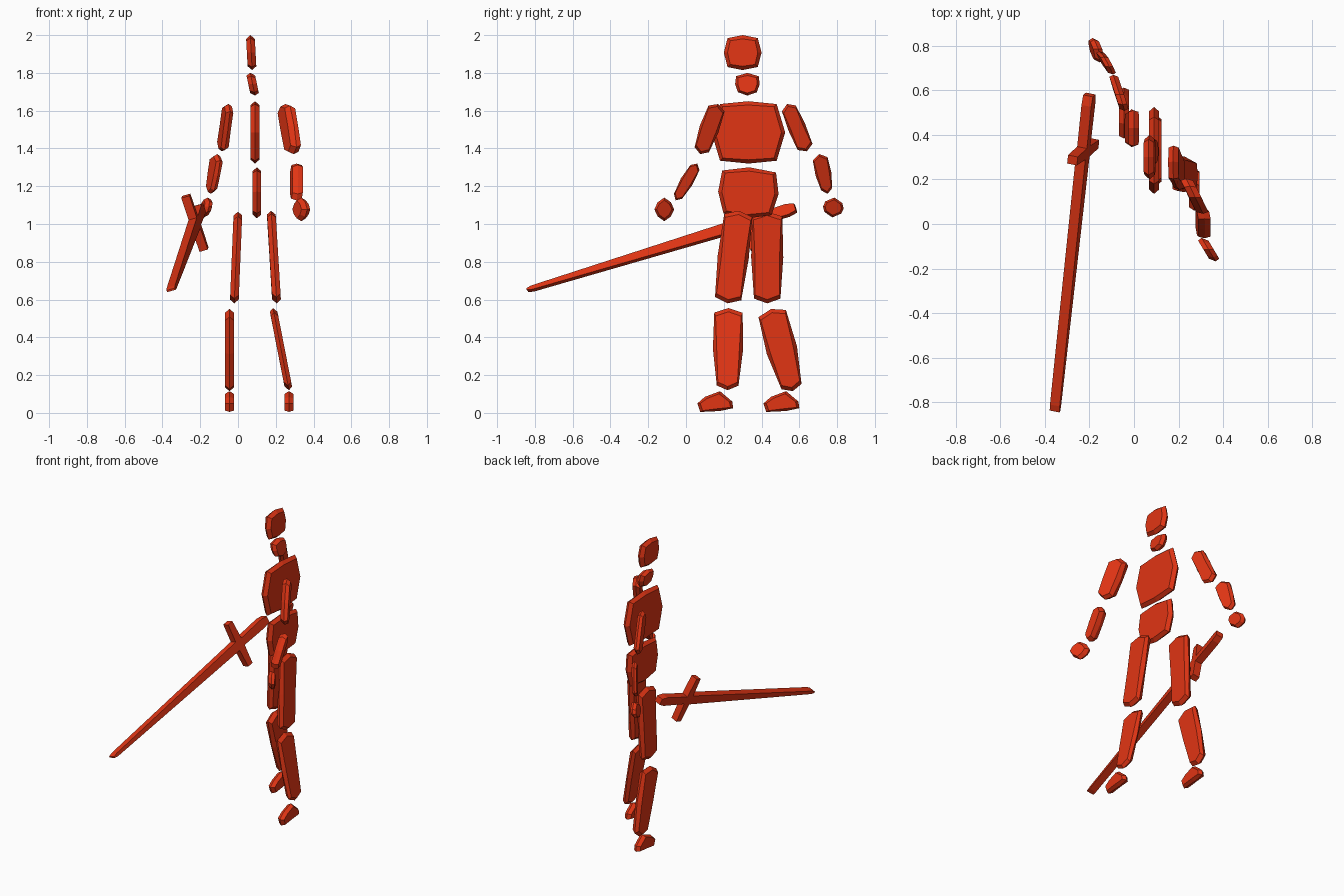
import bpy
import bmesh
from mathutils import Vector

default_cube = bpy.data.objects.get("Cube")
if default_cube:
    bpy.data.objects.remove(default_cube, do_unlink=True)

RED = (0.75, 0.035, 0.007, 1.0)
material = bpy.data.materials.new("warm red")
material.use_nodes = True
material.diffuse_color = RED
material.node_tree.nodes["Principled BSDF"].inputs["Base Color"].default_value = RED


def slab(name, rim, normal, thickness, inset):
    """Solid with a wide rim outline and a slightly smaller face on each side."""
    centre = sum(rim, Vector()) / len(rim)
    offset = normal * thickness / 2
    bm = bmesh.new()

    def ring(points):
        return [bm.verts.new(p) for p in points]

    small = [p + (centre - p).normalized() * inset for p in rim]
    back = ring([p - offset for p in small])
    front = ring([p + offset for p in small])
    if inset:
        rings = [back, ring(rim), front]
    else:
        rings = [back, front]
    count = len(rim)
    for low, high in zip(rings, rings[1:]):
        for i in range(count):
            j = (i + 1) % count
            bm.faces.new((low[i], low[j], high[j], high[i]))
    bm.faces.new(reversed(back))
    bm.faces.new(front)
    bmesh.ops.recalc_face_normals(bm, faces=bm.faces)
    mesh = bpy.data.meshes.new(name)
    bm.to_mesh(mesh)
    bm.free()
    mesh.materials.append(material)
    obj = bpy.data.objects.new(name, mesh)
    bpy.context.collection.objects.link(obj)
    return obj


def segment(name, top, bottom, widths, yaw=0.0, thickness=0.046, drop=0.025, inset=0.02):
    """Body plate: pointed ends on an axis, with a width at shoulder, middle and foot."""
    top, bottom = Vector(top), Vector(bottom)
    axis = (bottom - top).normalized()
    # sideways direction in the plate, turned towards x by the yaw
    side = Vector((0, -axis.z, axis.y)).normalized()
    side.x = yaw * side.y
    stations = [top + axis * drop, (top + bottom) / 2, bottom - axis * drop]
    right = [p + side * w / 2 for p, w in zip(stations, widths)]
    left = [p - side * w / 2 for p, w in zip(stations, widths)]
    rim = [top, *right, bottom, *reversed(left)]
    return slab(name, rim, Vector((1, 0, 0)), thickness, inset)


# Head and trunk
segment("head", (0.065, 0.30, 2.0), (0.075, 0.30, 1.815), (0.16, 0.20, 0.16), drop=0.016)
segment("neck", (0.065, 0.325, 1.80), (0.09, 0.325, 1.68), (0.12, 0.13, 0.10), drop=0.018, inset=0.014)
segment("chest", (0.09, 0.33, 1.65), (0.09, 0.33, 1.32), (0.30, 0.39, 0.30), drop=0.015)
segment("abdomen", (0.10, 0.335, 1.30), (0.10, 0.325, 1.03), (0.285, 0.32, 0.255), drop=0.022)

# Left arm
segment("left_upper_arm", (0.25, 0.17, 1.635), (0.295, 0.075, 1.37), (0.09, 0.105, 0.08),
        yaw=-0.5, thickness=0.055, inset=0.014)
segment("left_forearm", (0.31, 0.06, 1.32), (0.31, -0.055, 1.125), (0.055, 0.07, 0.05),
        yaw=-0.3, thickness=0.055, inset=0.01)
segment("left_hand", (0.335, -0.115, 1.14), (0.335, -0.115, 1.015), (0.07, 0.105, 0.07),
        yaw=-0.6, inset=0.014)

# Right arm
segment("right_upper_arm", (-0.05, 0.535, 1.635), (-0.085, 0.64, 1.385), (0.08, 0.095, 0.085),
        yaw=-0.3, thickness=0.04, inset=0.014)
segment("right_forearm", (-0.11, 0.705, 1.37), (-0.145, 0.75, 1.16), (0.08, 0.085, 0.06),
        yaw=-0.5, thickness=0.035, inset=0.012)
segment("right_hand", (-0.16, 0.785, 1.14), (-0.18, 0.775, 1.035), (0.09, 0.11, 0.09),
        yaw=-0.3, thickness=0.04, inset=0.012)

# Legs
segment("left_thigh", (0.175, 0.28, 1.07), (0.205, 0.22, 0.58), (0.15, 0.165, 0.14))
segment("right_thigh", (0.0, 0.43, 1.065), (-0.02, 0.43, 0.58), (0.16, 0.17, 0.14))
segment("left_calf", (0.185, 0.225, 0.555), (0.27, 0.22, 0.12), (0.15, 0.16, 0.115), thickness=0.04)
segment("right_calf", (-0.045, 0.45, 0.55), (-0.045, 0.565, 0.115), (0.15, 0.165, 0.11))

# Feet share one wedge profile, toe first
foot_profile = [(0, 0.05), (0.04, 0.085), (0.12, 0.115), (0.185, 0.06),
                (0.19, 0.025), (0.12, 0.01), (0.015, 0.005)]
for name, x, toe in (("left_foot", 0.27, 0.06), ("right_foot", -0.045, 0.41)):
    rim = [Vector((x, toe + y, z)) for y, z in foot_profile]
    slab(name, rim, Vector((1, 0, 0)), thickness=0.046, inset=0.015)

# Sword frame: along the blade, across it along the guard, and the flat normal
tip = Vector((-0.355, -0.84, 0.65))
pommel = Vector((-0.2, 0.58, 1.085))
along = (pommel - tip).normalized()
length = (pommel - tip).length
guard_centre = tip + along * length * 0.82
across = Vector((-0.095, -0.06, 0.29))
across = (across - along * across.dot(along)).normalized()
flat_normal = along.cross(across)


def sword_part(name, origin, direction, sideways, stations):
    """Tapered bar drawn from (distance, width) stations."""
    upper = [origin + direction * d + sideways * w / 2 for d, w in stations]
    lower = [origin + direction * d - sideways * w / 2 for d, w in reversed(stations)]
    slab(name, upper + lower, flat_normal, thickness=0.046, inset=0)


sword_part("sword_blade", tip, along, across,
           [(0, 0.01), (0.03, 0.022), (length * 0.82, 0.062)])
sword_part("sword_grip", guard_centre, along, across,
           [(0, 0.05), (length * 0.15, 0.06), (length * 0.18, 0.04)])
sword_part("sword_guard", guard_centre, across, along,
           [(-0.155, 0.04), (0, 0.055), (0.155, 0.04)])
